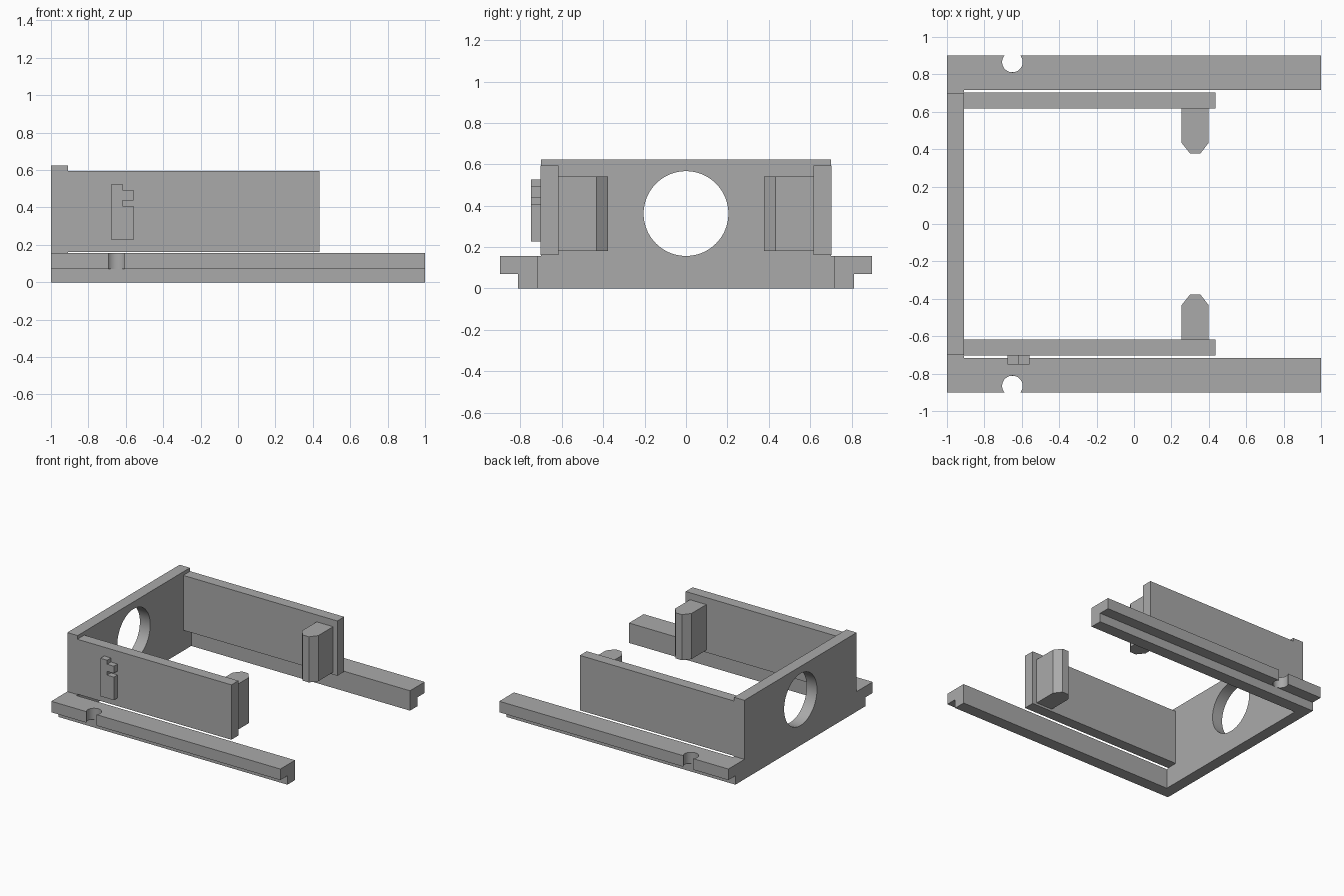
import bpy, bmesh
from math import asin, cos, sin, pi

cube = bpy.data.objects.get("Cube")
if cube:
    bpy.data.objects.remove(cube, do_unlink=True)

# One plain grey for the whole bracket
grey = bpy.data.materials.new("plain grey")
grey.use_nodes = True
colour = (0.4, 0.4, 0.4, 1)
grey.diffuse_color = colour
grey.node_tree.nodes["Principled BSDF"].inputs["Base Color"].default_value = colour


def prism(name, points, axis, low, high):
    """Extrude a flat outline along an axis; points hold the other two coordinates."""
    i = "xyz".index(axis)
    bm = bmesh.new()
    base = []
    for p in points:
        co = list(p)
        co.insert(i, low)
        base.append(bm.verts.new(co))
    face = bm.faces.new(base)
    moved = bmesh.ops.extrude_face_region(bm, geom=[face])["geom"]
    step = [0, 0, 0]
    step[i] = high - low
    bmesh.ops.translate(bm, vec=step, verts=[v for v in moved if isinstance(v, bmesh.types.BMVert)])
    bmesh.ops.recalc_face_normals(bm, faces=bm.faces)
    mesh = bpy.data.meshes.new(name)
    bm.to_mesh(mesh)
    bm.free()
    mesh.materials.append(grey)
    obj = bpy.data.objects.new(name, mesh)
    bpy.context.collection.objects.link(obj)
    return obj


def box(name, x0, x1, y0, y1, z0, z1):
    return prism(name, [(x0, y0), (x1, y0), (x1, y1), (x0, y1)], "z", z0, z1)


def smooth(obj):
    bpy.ops.object.select_all(action="DESELECT")
    obj.select_set(True)
    bpy.context.view_layer.objects.active = obj
    bpy.ops.object.shade_smooth_by_angle(angle=0.6)


INNER, OUTER, STEP, RAIL_TOP = 0.717, 0.9, 0.812, 0.157

# End wall with a wider foot and a round opening
half = [(INNER, 0), (INNER, RAIL_TOP), (0.7, RAIL_TOP), (0.7, 0.623)]
end_wall = prism("end_wall", half + [(-y, z) for y, z in reversed(half)], "x", -1, -0.91)
ring = [2 * pi * k / 64 for k in range(64)]
cutter = prism("opening_cutter", [(0.205 * cos(a), 0.362 + 0.205 * sin(a)) for a in ring], "x", -1.2, -0.7)
cutter.hide_render = True
cut = end_wall.modifiers.new("opening", "BOOLEAN")
cut.object = cutter
cut.solver = "EXACT"
bpy.context.view_layer.objects.active = end_wall
bpy.ops.object.modifier_apply(modifier="opening")
bpy.data.objects.remove(cutter, do_unlink=True)
smooth(end_wall)

# Notch arc, open on the outer edge of each rail
NX, NY, NR = -0.65, 0.866, 0.055
start = asin((OUTER - NY) / NR)
sweep = pi + 2 * start
arc = [start - sweep * k / 24 for k in range(25)]
notch = [(NX + NR * cos(a), NY + NR * sin(a)) for a in arc]

for side, s in (("right", -1), ("left", 1)):
    # Stepped rail: notched ledge over a narrower foot
    outline = [(-1, INNER), (1, INNER), (1, OUTER)] + notch + [(-1, OUTER)]
    smooth(prism(side + "_rail_ledge", [(x, s * y) for x, y in outline], "z", 0.07, RAIL_TOP))
    box(side + "_rail_foot", -1, 1, s * INNER, s * STEP, 0, 0.07)

    # Raised side wall
    box(side + "_side_wall", -0.91, 0.435, s * 0.617, s * 0.703, 0.162, 0.595)

    # Inward post with a blunt wedge tip
    post = [(0.255, 0.617), (0.255, 0.433), (0.3, 0.377), (0.355, 0.377), (0.398, 0.433), (0.398, 0.617)]
    prism(side + "_post", [(x, s * y) for x, y in post], "z", 0.18, 0.54)

# Notched latch plate on the right side wall
latch = [(-0.676, 0.226), (-0.559, 0.226), (-0.559, 0.408), (-0.617, 0.408), (-0.617, 0.438),
         (-0.559, 0.438), (-0.559, 0.494), (-0.617, 0.494), (-0.617, 0.526), (-0.676, 0.526)]
prism("latch_plate", latch, "y", -0.75, -0.703)
